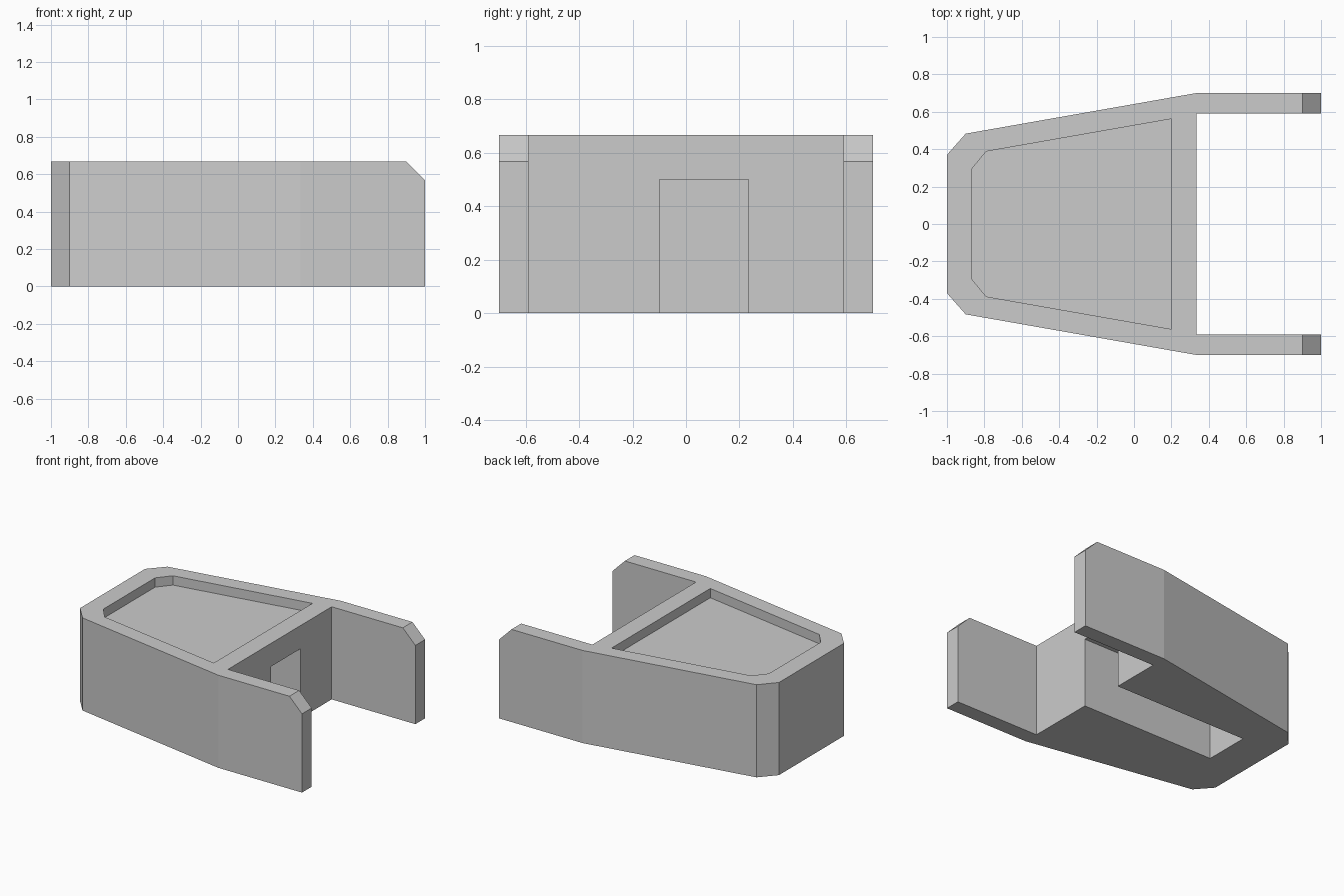
import bpy, bmesh
from mathutils import Vector

if "Cube" in bpy.data.objects:
    bpy.data.objects.remove(bpy.data.objects["Cube"])

HEIGHT = 0.667


def prism(name, outline, z0, z1):
    """Extrude a flat xy outline from z0 up to z1."""
    bm = bmesh.new()
    base = bm.faces.new([bm.verts.new((x, y, z0)) for x, y in outline])
    top = bmesh.ops.extrude_face_region(bm, geom=[base])["geom"]
    bmesh.ops.translate(bm, vec=(0, 0, z1 - z0),
                        verts=[v for v in top if isinstance(v, bmesh.types.BMVert)])
    bmesh.ops.recalc_face_normals(bm, faces=bm.faces[:])
    mesh = bpy.data.meshes.new(name)
    bm.to_mesh(mesh)
    bm.free()
    obj = bpy.data.objects.new(name, mesh)
    bpy.context.collection.objects.link(obj)
    return obj


def mirrored(half):
    """Close a +y half outline with its -y reflection."""
    return half + [(x, -y) for x, y in reversed(half)]


def subtract(target, cutter):
    cutter.hide_render = True
    cutter.hide_set(True)
    mod = target.modifiers.new(cutter.name, "BOOLEAN")
    mod.operation = "DIFFERENCE"
    mod.solver = "EXACT"
    mod.object = cutter
    bpy.context.view_layer.objects.active = target
    bpy.ops.object.modifier_apply(modifier=mod.name)
    bpy.data.objects.remove(cutter)


# Tapered body with two side arms
body = prism("forked_body", mirrored([
    (-1, 0.37), (-0.9, 0.483), (0.333, 0.70),
    (1, 0.70), (1, 0.59), (0.333, 0.59)]), 0, HEIGHT)

# Chamfered upper tips of the arms
bm = bmesh.new()
bm.from_mesh(body.data)
bmesh.ops.bisect_plane(bm, geom=bm.verts[:] + bm.edges[:] + bm.faces[:],
                       plane_co=Vector((0.95, 0, HEIGHT - 0.05)),
                       plane_no=Vector((1, 0, 1)), clear_outer=True)
bmesh.ops.holes_fill(bm, edges=[e for e in bm.edges if e.is_boundary], sides=0)
bmesh.ops.recalc_face_normals(bm, faces=bm.faces[:])
bm.to_mesh(body.data)
bm.free()

# Shallow tray in the top
subtract(body, prism("tray_cutter", mirrored([
    (-0.867, 0.295), (-0.79, 0.388), (0.2, 0.562)]), HEIGHT - 0.067, HEIGHT + 0.1))

# Channel open to the underside and the inner wall
subtract(body, prism("channel_cutter", [
    (-0.73, -0.10), (0.5, -0.10), (0.5, 0.233), (-0.73, 0.233)], -0.1, 0.5))
